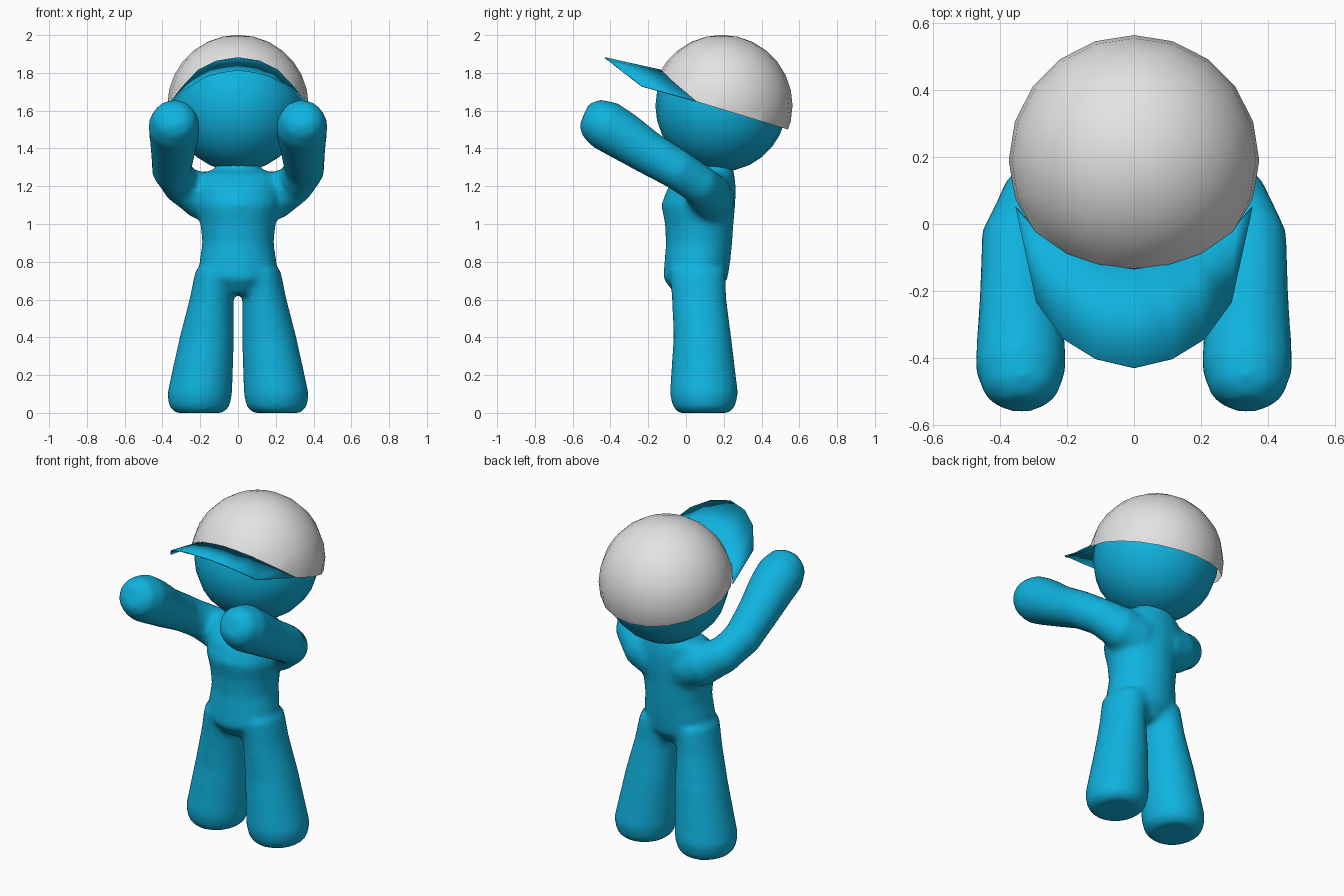
import bpy, bmesh, math
from mathutils import Vector

if "Cube" in bpy.data.objects:
    bpy.data.objects.remove(bpy.data.objects["Cube"])


def material(name, color):
    m = bpy.data.materials.new(name)
    m.diffuse_color = (*color, 1)
    m.use_nodes = True
    m.node_tree.nodes["Principled BSDF"].inputs["Base Color"].default_value = m.diffuse_color
    return m


BLUE = material("sky blue", (0.005, 0.45, 0.74))
GREY = material("light grey", (0.77, 0.77, 0.77))


def make_object(name, bm, mat):
    bmesh.ops.recalc_face_normals(bm, faces=bm.faces)
    for f in bm.faces:
        f.smooth = True
    me = bpy.data.meshes.new(name)
    bm.to_mesh(me)
    bm.free()
    ob = bpy.data.objects.new(name, me)
    bpy.context.collection.objects.link(ob)
    me.materials.append(mat)
    return ob


def tube(bm, path, ref, side=1, n=20):
    """Closed loft through (x, y, z, radius u, radius v) stations."""
    pts = [Vector((side * p[0], p[1], p[2])) for p in path]
    rings = []
    for i, c in enumerate(pts):
        if ref.y:                      # upright parts keep level rings
            t = Vector((0, 0, 1))
        else:
            t = (pts[min(i + 1, len(pts) - 1)] - pts[max(i - 1, 0)]).normalized()
        u = ref.cross(t).normalized()
        v = t.cross(u)
        ru, rv = path[i][3:]
        rings.append([bm.verts.new(c + u * ru * math.cos(k * math.tau / n)
                                   + v * rv * math.sin(k * math.tau / n)) for k in range(n)])
    for a, b in zip(rings, rings[1:]):
        for k in range(n):
            bm.faces.new((a[k], a[(k + 1) % n], b[(k + 1) % n], b[k]))
    bm.faces.new(rings[0][::-1])
    bm.faces.new(rings[-1])


# Body: torso, legs and arms fused into one soft skin
TORSO = [(0, .05, .63, .09, .11), (0, .05, .71, .20, .172), (0, .06, .80, .205, .175),
         (0, .07, .90, .19, .176), (0, .07, 1.0, .20, .182), (0, .065, 1.1, .222, .197),
         (0, .085, 1.2, .225, .18), (0, .12, 1.27, .20, .135), (0, .15, 1.29, .115, .10),
         (0, .15, 1.36, .11, .10)]
LEG = [(.205, .095, 0, .125, .135), (.205, .095, .03, .16, .165), (.203, .095, .10, .173, .182),
       (.165, .087, .40, .145, .154), (.14, .07, .60, .118, .145), (.115, .06, .76, .11, .15)]
ARM = [(.08, .14, 1.12, .12, .13), (.20, .125, 1.15, .115, .125), (.30, .07, 1.21, .105, .105),
       (.35, -.04, 1.285, .107, .107), (.345, -.20, 1.378, .117, .115),
       (.338, -.34, 1.47, .132, .13), (.338, -.43, 1.525, .137, .134),
       (.338, -.505, 1.565, .11, .107), (.338, -.54, 1.58, .06, .06)]
bm = bmesh.new()
Y, Z = Vector((0, 1, 0)), Vector((0, 0, 1))
tube(bm, TORSO, Y)
for s in (-1, 1):
    tube(bm, LEG, Y, s)
    tube(bm, ARM, Z, s)
body = make_object("body", bm, BLUE)
rm = body.modifiers.new("fuse", 'REMESH')
rm.mode = 'VOXEL'
rm.voxel_size = 0.018
rm.use_smooth_shade = True
sm = body.modifiers.new("soften", 'SMOOTH')
sm.factor = 0.5
sm.iterations = 8

# Head
bm = bmesh.new()
bmesh.ops.create_uvsphere(bm, u_segments=20, v_segments=14, radius=.347)
bmesh.ops.translate(bm, verts=bm.verts, vec=(0, .185, 1.625))
make_object("head", bm, BLUE)

# Cap crown: a dome trimmed by a brow plane and a nape plane
HINGE = Vector((0, .05, 1.65))
bm = bmesh.new()
bmesh.ops.create_uvsphere(bm, u_segments=20, v_segments=14, radius=.374)
bmesh.ops.translate(bm, verts=bm.verts, vec=(0, .19, 1.627))
for slope in (.88, .306):
    bmesh.ops.bisect_plane(bm, geom=bm.verts[:] + bm.edges[:] + bm.faces[:], plane_co=HINGE,
                           plane_no=Vector((0, slope, 1)).normalized(), clear_inner=True)
make_object("cap_crown", bm, GREY)

# Cap visor: a thin upturned strip between brow line and outer edge
INNER = [(0, -.135, 1.815), (.09, -.122, 1.803), (.17, -.098, 1.782), (.30, -.01, 1.702), (.352, .05, 1.65)]
OUTER = [(0, -.43, 1.88), (.115, -.403, 1.862), (.21, -.345, 1.815), (.29, -.235, 1.73)]
bm = bmesh.new()


def full_row(half):
    return [bm.verts.new((-x, y, z)) for x, y, z in half[:0:-1]] + [bm.verts.new(p) for p in half]


inner, outer = full_row(INNER), full_row(OUTER)
outer = [inner[0]] + outer + [inner[-1]]     # both edges meet at the temples
for k in range(len(inner) - 1):
    quad = [inner[k], inner[k + 1], outer[k + 1], outer[k]]
    bm.faces.new(list(dict.fromkeys(quad)))
visor = make_object("cap_visor", bm, BLUE)
so = visor.modifiers.new("thickness", 'SOLIDIFY')
so.thickness = 0.006
so.offset = 0
